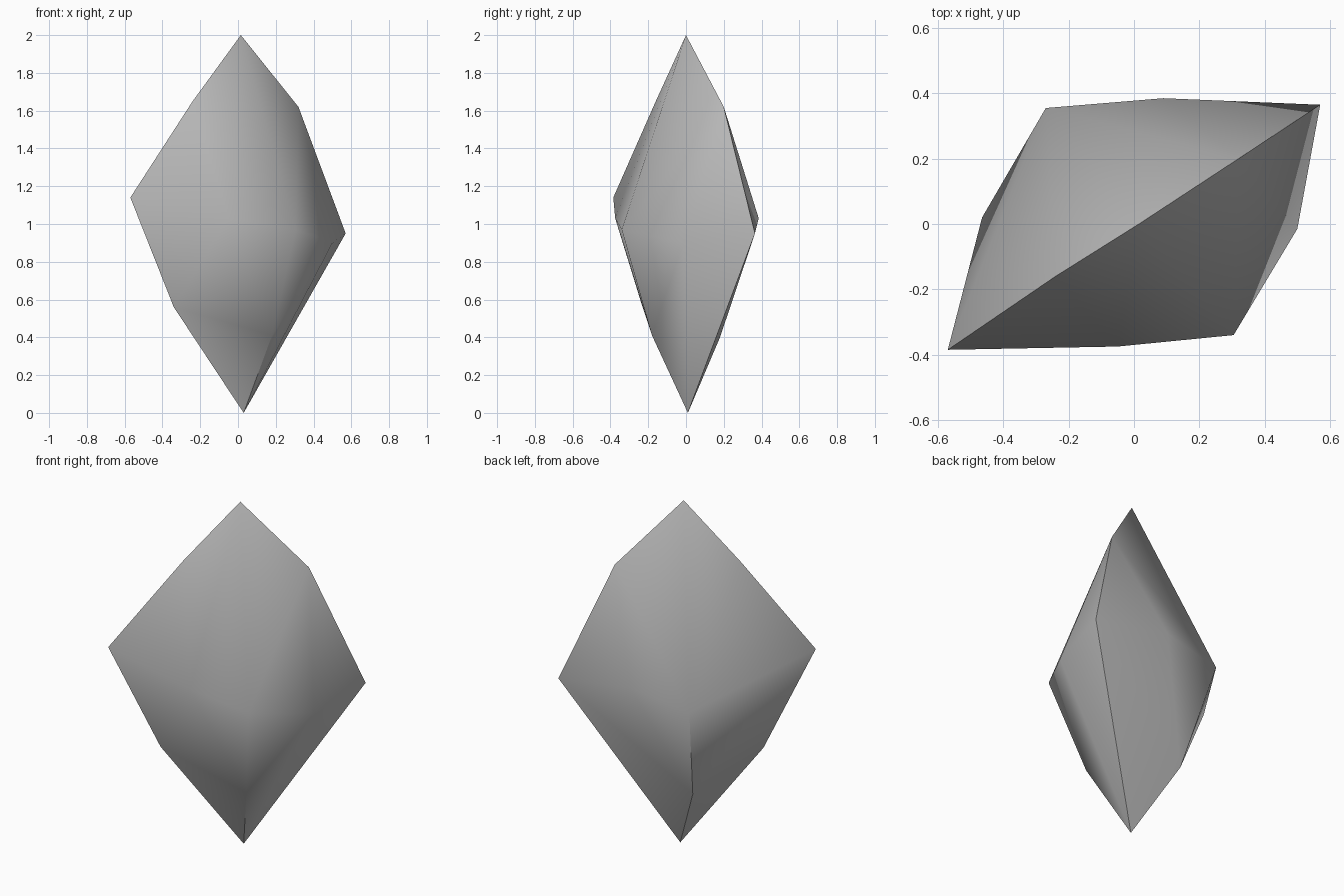
import bpy
import bmesh
from math import radians

cube = bpy.data.objects.get("Cube")
if cube:
    bpy.data.objects.remove(cube, do_unlink=True)

# One grey stone colour
stone = bpy.data.materials.new("stone_grey")
stone.use_nodes = True
grey = (0.5, 0.5, 0.5, 1)
stone.diffuse_color = grey
stone.node_tree.nodes["Principled BSDF"].inputs["Base Color"].default_value = grey

# Sharp rim that splits the shard into two bulging halves
rim = [(0.015, 0, 2), (0.32, 0.2, 1.62), (0.57, 0.365, 0.95), (0.03, 0.01, 0),
       (-0.34, -0.23, 0.56), (-0.57, -0.385, 1.14), (-0.24, -0.16, 1.65)]
# Bulge corners: three round the middle and one below, on each half
front_bulge = [(-0.05, -0.375, 1.03), (0.305, -0.34, 0.97),
               (0.5, -0.015, 0.9), (0.18, -0.18, 0.41)]
back_bulge = [(0.09, 0.385, 1.03), (-0.27, 0.355, 0.97),
              (-0.465, 0.02, 0.9), (-0.17, 0.18, 0.4)]

# Wrap the corners into a closed faceted shard
bm = bmesh.new()
for corner in rim + front_bulge + back_bulge:
    bm.verts.new(corner)
bmesh.ops.convex_hull(bm, input=bm.verts[:])
bmesh.ops.recalc_face_normals(bm, faces=bm.faces[:])
mesh = bpy.data.meshes.new("crystal_shard")
bm.to_mesh(mesh)
bm.free()
mesh.materials.append(stone)

shard = bpy.data.objects.new("crystal_shard", mesh)
bpy.context.collection.objects.link(shard)

# Soft facets, crisp rim
bpy.context.view_layer.objects.active = shard
shard.select_set(True)
bpy.ops.object.shade_smooth_by_angle(angle=radians(50))
